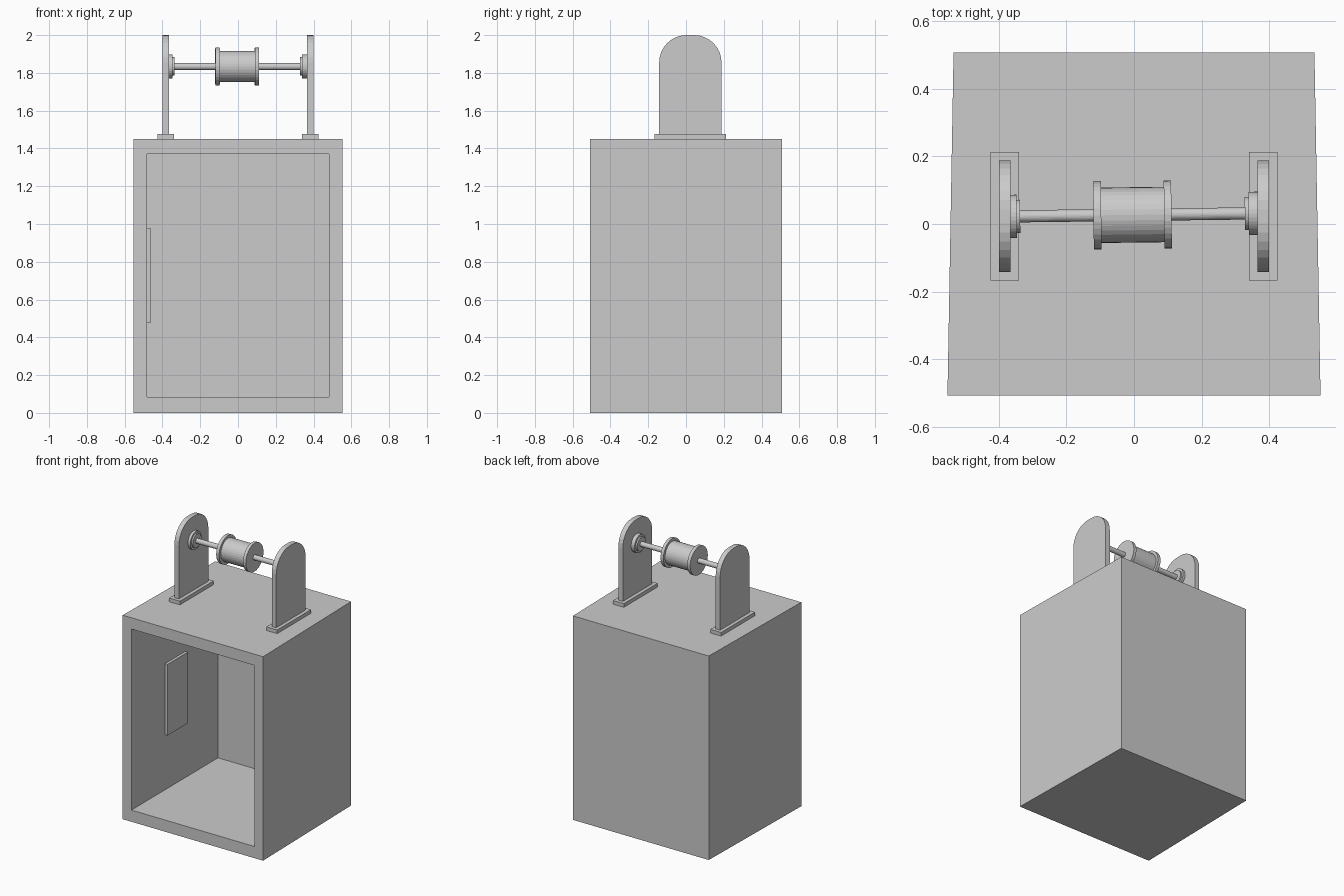
import bpy, bmesh
from math import pi, cos, sin
from mathutils import Matrix, Vector

if "Cube" in bpy.data.objects:
    bpy.data.objects.remove(bpy.data.objects["Cube"])


def make_object(name, bm):
    bmesh.ops.recalc_face_normals(bm, faces=bm.faces)
    mesh = bpy.data.meshes.new(name)
    bm.to_mesh(mesh)
    bm.free()
    ob = bpy.data.objects.new(name, mesh)
    bpy.context.collection.objects.link(ob)
    return ob


def box_bm(x0, x1, y0, y1, z0, z1):
    bm = bmesh.new()
    bmesh.ops.create_cube(bm, size=1)
    for v in bm.verts:
        v.co = ((x0 + x1) / 2 + v.co.x * (x1 - x0),
                (y0 + y1) / 2 + v.co.y * (y1 - y0),
                (z0 + z1) / 2 + v.co.z * (z1 - z0))
    return bm


# cabinet: box narrowing slightly to the back, hollowed from the front
bm = box_bm(-0.552, 0.552, -0.507, 0.507, 0, 1.45)
for v in bm.verts:
    if v.co.y > 0:
        v.co.x *= 0.534 / 0.552
bm.normal_update()
front = min(bm.faces, key=lambda f: f.calc_center_median().y)
bmesh.ops.inset_region(bm, faces=[front], thickness=0.05)
for v in front.verts:
    v.co.x = 0.483 if v.co.x > 0 else -0.483
    v.co.z = 1.37 if v.co.z > 0.7 else 0.083
inner = bmesh.ops.extrude_discrete_faces(bm, faces=[front])["faces"][0]
for v in inner.verts:
    v.co.y = 0.465
make_object("cabinet", bm)

# thin panel on the inner left wall
make_object("inner_panel", box_bm(-0.485, -0.463, -0.13, 0.1, 0.475, 0.98))

# side brackets: foot plate and round-topped upright
YC, HALF, R = 0.023, 0.165, 0.145
for side, s in (("left", -1), ("right", 1)):
    xs = sorted((s * 0.34, s * 0.425))
    make_object(side + "_foot", box_bm(*xs, -0.167, 0.213, 1.45, 1.476))
    profile = [(YC - HALF, 1.47), (YC + HALF, 1.47)]
    for start, cy in ((0, YC + HALF - R), (pi / 2, YC - HALF + R)):
        for i in range(9):
            a = start + i * pi / 16
            profile.append((cy + R * cos(a), 2 - R + R * sin(a)))
    bm = bmesh.new()
    face = bm.faces.new([bm.verts.new((s * 0.365, y, z)) for y, z in profile])
    ext = bmesh.ops.extrude_face_region(bm, geom=[face])["geom"]
    bmesh.ops.translate(bm, vec=Vector((s * 0.035, 0, 0)),
                        verts=[g for g in ext if isinstance(g, bmesh.types.BMVert)])
    make_object(side + "_upright", bm)

# axle parts: (name, x start, x end, radius) along one slightly turned axis
AXIS = Matrix.Translation((0, 0.027, 1.834)) @ Matrix.Rotation(0.0125, 4, 'Z')
for name, x0, x1, r in (
        ("axle", -0.36, 0.36, 0.018),
        ("spool_drum", -0.105, 0.1, 0.082),
        ("left_spool_flange", -0.12, -0.097, 0.101),
        ("right_spool_flange", 0.089, 0.111, 0.101),
        ("left_bearing", -0.369, -0.347, 0.064),
        ("left_bearing_cap", -0.35, -0.337, 0.049),
        ("right_bearing", 0.339, 0.369, 0.064),
        ("right_bearing_cap", 0.328, 0.342, 0.049)):
    bm = bmesh.new()
    bmesh.ops.create_cone(bm, cap_ends=True, segments=32, radius1=r, radius2=r, depth=x1 - x0,
                          matrix=AXIS @ Matrix.Translation(((x0 + x1) / 2, 0, 0))
                          @ Matrix.Rotation(pi / 2, 4, 'Y'))
    make_object(name, bm)
